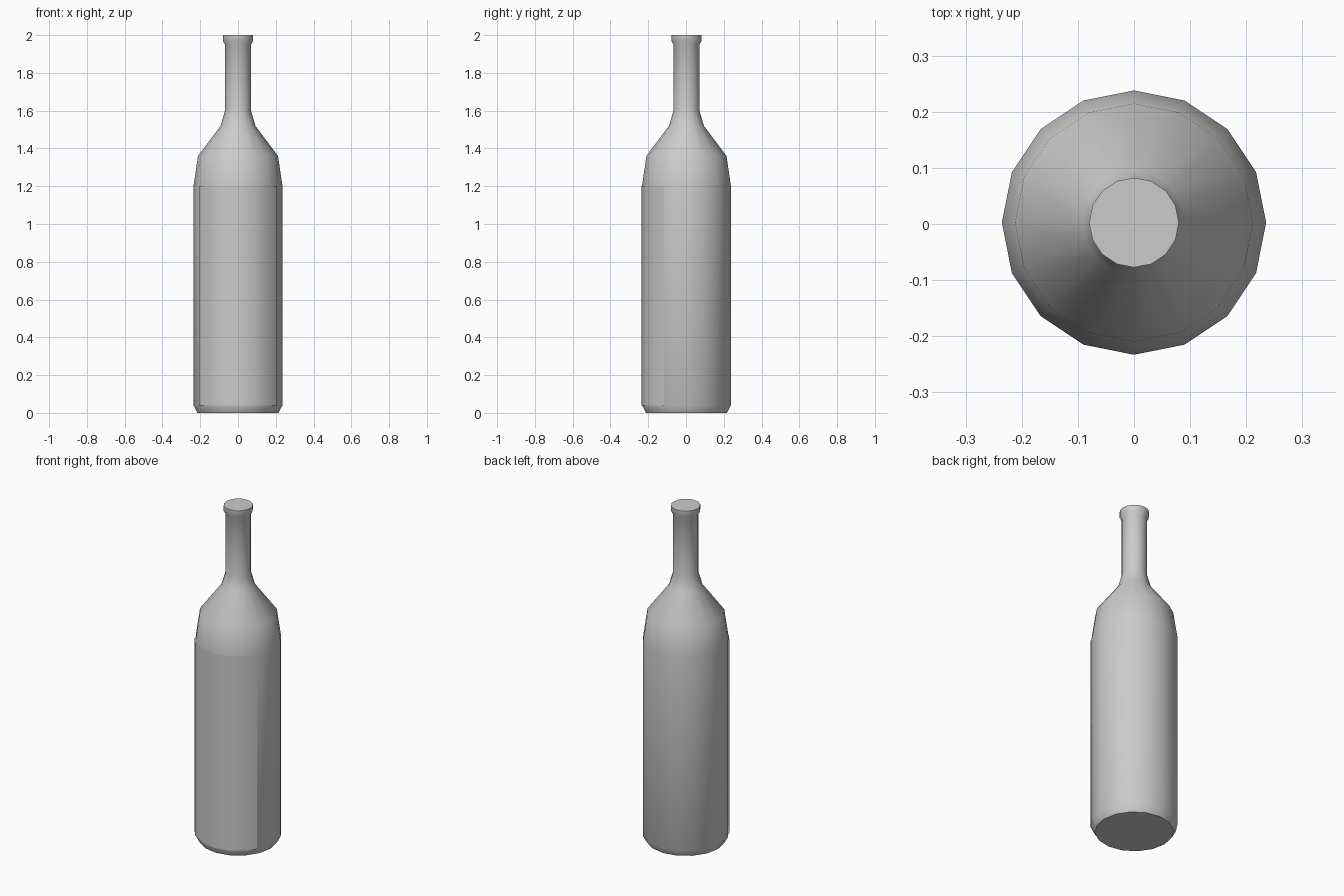
import bpy, bmesh
from math import sin, cos, radians

if "Cube" in bpy.data.objects:
    bpy.data.objects.remove(bpy.data.objects["Cube"], do_unlink=True)

SIDES = 16
CENTRE_Y = 0.0025

grey = bpy.data.materials.new("plain_grey")
grey.use_nodes = True
colour = (0.6, 0.6, 0.6, 1)
grey.diffuse_color = colour
grey.node_tree.nodes["Principled BSDF"].inputs["Base Color"].default_value = colour


def ring(bm, radius, z, angles):
    """Points around the axis; angle zero faces the front."""
    return [bm.verts.new((radius * sin(radians(a)),
                          CENTRE_Y - radius * cos(radians(a)), z)) for a in angles]


def bridge(bm, low, high, closed):
    n = len(low)
    for i in range(n if closed else n - 1):
        j = (i + 1) % n
        bm.faces.new((low[i], low[j], high[j], high[i]))


def finish(bm, name, sharp_angle):
    mesh = bpy.data.meshes.new(name)
    bm.to_mesh(mesh)
    bm.free()
    mesh.materials.append(grey)
    obj = bpy.data.objects.new(name, mesh)
    bpy.context.collection.objects.link(obj)
    bpy.ops.object.select_all(action='DESELECT')
    obj.select_set(True)
    bpy.context.view_layer.objects.active = obj
    bpy.ops.object.shade_smooth_by_angle(angle=radians(sharp_angle))


# Bottle: a lathed profile of (radius, height), closed at both ends
profile = [(0.214, 0), (0.2355, 0.04), (0.2355, 1.2), (0.212, 1.36),
           (0.092, 1.52), (0.069, 1.6), (0.069, 1.95), (0.08, 1.97), (0.08, 2)]
bm = bmesh.new()
around = [i * 360 / SIDES for i in range(SIDES)]
rings = [ring(bm, r, z, around) for r, z in profile]
for low, high in zip(rings, rings[1:]):
    bridge(bm, low, high, True)
bm.faces.new(rings[0][::-1])
bm.faces.new(rings[-1])
finish(bm, "bottle", 55)

# Label: a thin sheet wrapped round the front
bm = bmesh.new()
span = [-60, -45, -22.5, 0, 22.5, 45, 60]
bridge(bm, ring(bm, 0.2375, 0.04, span), ring(bm, 0.2375, 1.2, span), False)
finish(bm, "front_label", 55)
